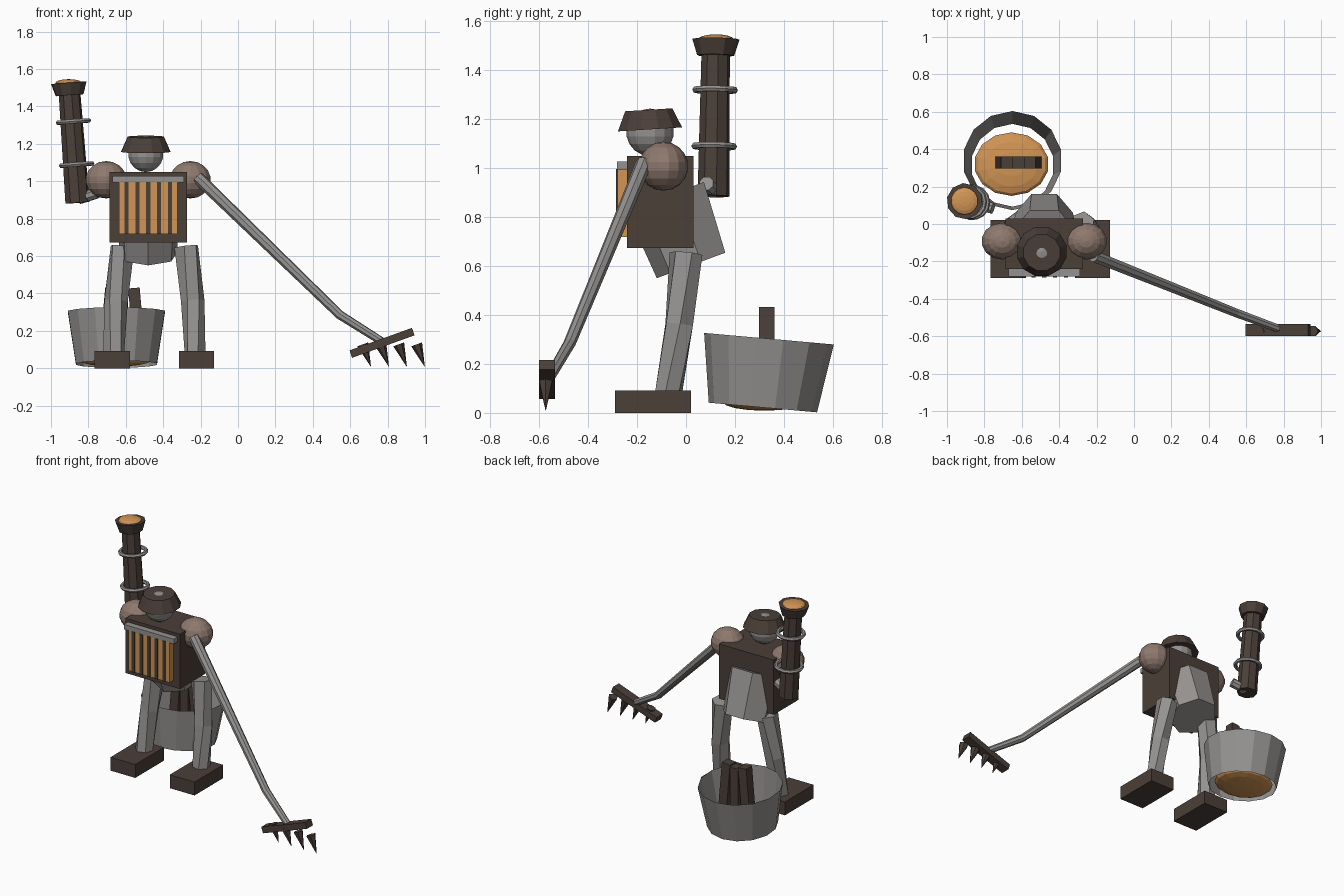
import bpy, bmesh, math
from mathutils import Vector, Matrix

cube = bpy.data.objects.get("Cube")
if cube:
    bpy.data.objects.remove(cube, do_unlink=True)


def material(name, r, g, b):
    m = bpy.data.materials.new(name)
    m.use_nodes = True
    m.diffuse_color = (r, g, b, 1)
    m.node_tree.nodes["Principled BSDF"].inputs["Base Color"].default_value = (r, g, b, 1)
    return m


DARK = material("dark_wood", 0.07, 0.05, 0.04)
GREY = material("grey_metal", 0.30, 0.29, 0.28)
BROWN = material("shoulder_brown", 0.27, 0.19, 0.155)
ORANGE = material("glowing_orange", 0.64, 0.30, 0.09)


def finish(name, bm, mat):
    mesh = bpy.data.meshes.new(name)
    bm.to_mesh(mesh)
    bm.free()
    mesh.materials.append(mat)
    obj = bpy.data.objects.new(name, mesh)
    bpy.context.scene.collection.objects.link(obj)
    return obj


def box(name, mat, centre, size, tilt=0):
    """Box rotated by tilt degrees about the y axis."""
    bm = bmesh.new()
    place = (Matrix.Translation(centre) @ Matrix.Rotation(math.radians(tilt), 4, 'Y')
             @ Matrix.Diagonal((*size, 1)))
    bmesh.ops.create_cube(bm, size=1, matrix=place)
    return finish(name, bm, mat)


def ball(name, mat, centre, radii, segments=14, rings=9):
    bm = bmesh.new()
    place = Matrix.Translation(centre) @ Matrix.Diagonal((*radii, 1))
    bmesh.ops.create_uvsphere(bm, u_segments=segments, v_segments=rings, radius=1, matrix=place)
    return finish(name, bm, mat)


def tube(name, mat, points, radii, sides=8, caps=True, turn=0.5):
    """Faceted tube through the points with a radius at each one."""
    bm = bmesh.new()
    pts = [Vector(p) for p in points]
    rings = []
    for i, p in enumerate(pts):
        along = pts[min(i + 1, len(pts) - 1)] - pts[max(i - 1, 0)]
        rot = along.to_track_quat('Z', 'Y')
        ring = []
        for k in range(sides):
            a = math.tau * (k + turn) / sides
            ring.append(bm.verts.new(p + rot @ Vector((math.cos(a), math.sin(a), 0)) * radii[i]))
        rings.append(ring)
    for a, b in zip(rings, rings[1:]):
        for k in range(sides):
            n = (k + 1) % sides
            bm.faces.new((a[k], a[n], b[n], b[k]))
    if caps:
        bm.faces.new(rings[0][::-1])
        bm.faces.new(rings[-1])
    return finish(name, bm, mat)


def band(name, mat, centre, axis, major, minor, sides=14, section=6):
    """Faceted ring around an axis."""
    bm = bmesh.new()
    rot = Vector(axis).to_track_quat('Z', 'Y')
    loops = []
    for k in range(sides):
        a = math.tau * k / sides
        loop = []
        for j in range(section):
            b = math.tau * j / section
            r = major + minor * math.cos(b)
            v = Vector((r * math.cos(a), r * math.sin(a), minor * math.sin(b)))
            loop.append(bm.verts.new(Vector(centre) + rot @ v))
        loops.append(loop)
    for k in range(sides):
        p, q = loops[k], loops[(k + 1) % sides]
        for j in range(section):
            n = (j + 1) % section
            bm.faces.new((p[j], q[j], q[n], p[n]))
    return finish(name, bm, mat)


# Torso box with the slatted furnace front
TORSO_X = -0.48
box("torso", DARK, (TORSO_X, -0.105, 0.861), (0.414, 0.27, 0.376))
box("furnace_panel", ORANGE, (TORSO_X, -0.258, 0.857), (0.315, 0.044, 0.277))
box("furnace_top_rail", GREY, (TORSO_X, -0.26, 1.01), (0.38, 0.044, 0.034))
for i in range(5):
    box(f"furnace_slat_{i + 1}", DARK, (TORSO_X + (i - 2) * 0.058, -0.27, 0.857),
        (0.022, 0.032, 0.277))

# Tilted hip drum behind and under the torso
tube("hip_drum", GREY, [(TORSO_X, 0.028, 0.605), (TORSO_X, -0.077, 0.887)],
     [0.157, 0.178], sides=7, turn=0.25)

# Head and hat
ball("head", GREY, (-0.493, -0.147, 1.146), (0.097, 0.097, 0.097))
tube("hat", DARK, [(-0.493, -0.147, 1.158), (-0.493, -0.152, 1.238)], [0.136, 0.1], sides=12)

# Shoulders, legs and feet
for side, s in (("right", -1), ("left", 1)):
    ball(f"{side}_shoulder", BROWN, (TORSO_X + s * 0.225, -0.092, 1.008), (0.112, 0.1, 0.1))
    mid = -0.447
    tube(f"{side}_leg", GREY,
         [(mid + s * 0.17, 0.0, 0.65), (mid + s * 0.205, -0.028, 0.36),
          (mid + s * 0.218, -0.073, 0.07)],
         [0.068, 0.063, 0.057], sides=6)
    box(f"{side}_foot", DARK, (mid + s * 0.225, -0.134, 0.046), (0.188, 0.31, 0.092))

# Rake arm on the left side
tube("rake_arm", GREY, [(-0.215, -0.172, 1.02), (0.545, -0.475, 0.285), (0.775, -0.56, 0.14)],
     [0.033, 0.025, 0.022], sides=8)
box("rake_head", DARK, (0.77, -0.567, 0.136), (0.355, 0.065, 0.042), tilt=-19.8)
for i in range(4):
    tip = Vector((0.71 + i * 0.096, -0.573, 0.01))
    tube(f"rake_tine_{i + 1}", DARK, [tip + Vector((-0.043, 0, 0.118)), tip],
         [0.031, 0.001], sides=6)

# Chimney arm on the right side
low, high = Vector((-0.858, 0.112, 0.885)), Vector((-0.9, 0.121, 1.46))
axis = high - low
tube("chimney", DARK, [low, high], [0.066, 0.059], sides=8)
tube("chimney_cap", DARK, [high, high + axis * 0.115], [0.076, 0.097], sides=10)
ball("chimney_ember", ORANGE, high + axis * 0.113, (0.074, 0.074, 0.021), rings=8)
for i, t in enumerate((0.355, 0.755)):
    band(f"chimney_ring_{i + 1}", GREY, low + axis * t + Vector((0.01, 0, 0)), axis, 0.082, 0.013)
tube("chimney_bracket", GREY, [(-0.85, 0.11, 0.907), (-0.755, 0.083, 0.937)],
     [0.031, 0.031], sides=8)

# Open tub at the back with embers and three upright logs
tube("tub", GREY, [(-0.65, 0.314, 0.022), (-0.65, 0.339, 0.303)], [0.222, 0.266],
     sides=14, caps=False)
ball("tub_embers", ORANGE, (-0.655, 0.32, 0.045), (0.2, 0.17, 0.036), rings=8)
for i in range(3):
    s = i - 1
    box(f"tub_log_{i + 1}", DARK, (-0.618 + s * 0.077, 0.33, 0.25),
        (0.062, 0.064, 0.36 - 0.03 * (s == 0)), tilt=-5 * s)
